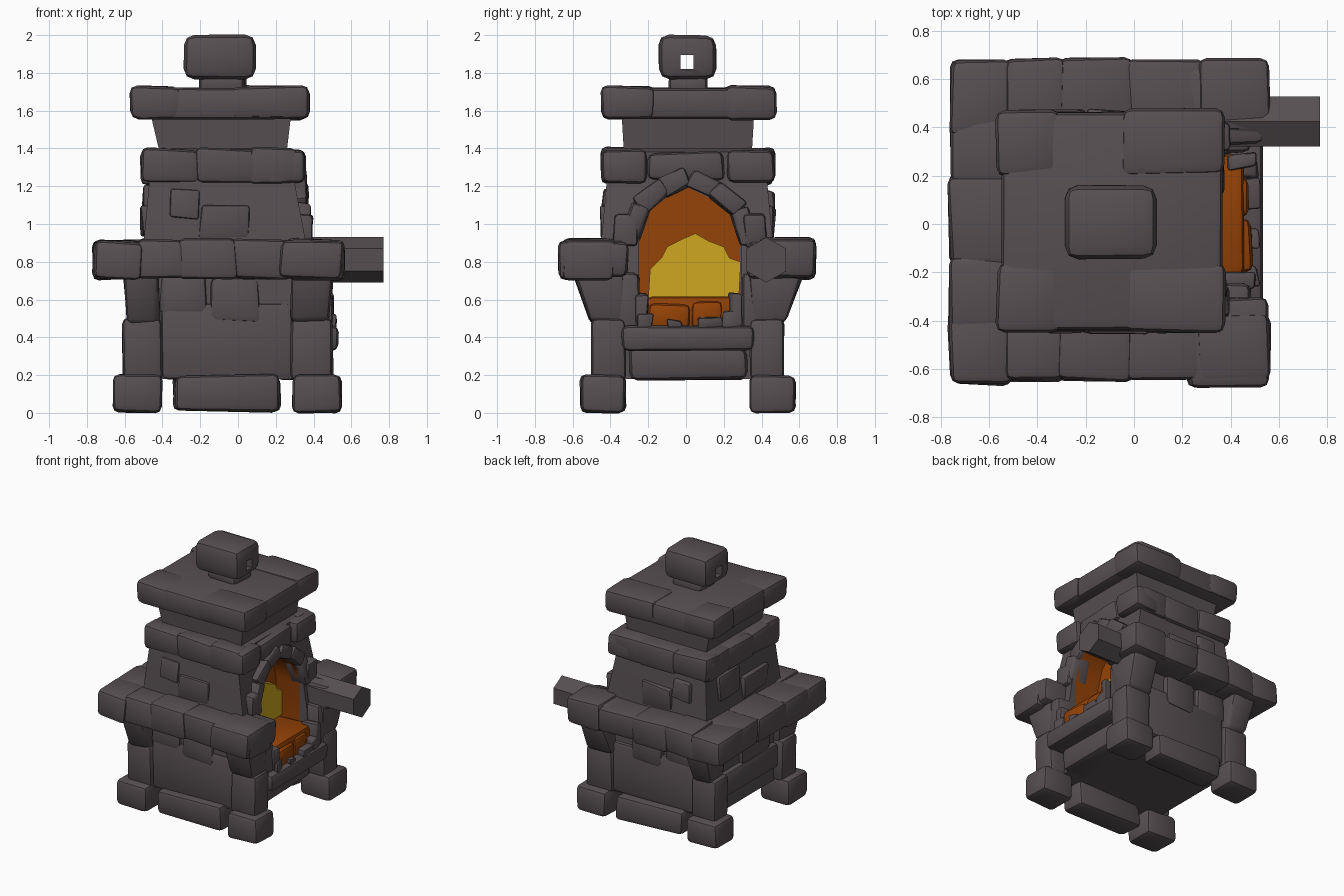
import bpy, bmesh, random
from math import atan2, hypot, pi
from mathutils import Vector, Matrix

if "Cube" in bpy.data.objects:
    bpy.data.objects.remove(bpy.data.objects["Cube"])

random.seed(4)


def material(name, rgb):
    m = bpy.data.materials.new(name)
    m.diffuse_color = (*rgb, 1)
    m.use_nodes = True
    m.node_tree.nodes["Principled BSDF"].inputs["Base Color"].default_value = m.diffuse_color
    return m


STONE = material("dark stone", (0.095, 0.078, 0.085))
EMBER = material("ember orange", (0.30, 0.055, 0.002))
GLOW = material("glow yellow", (0.62, 0.39, 0.015))


def finish(bm, name, mat):
    bmesh.ops.recalc_face_normals(bm, faces=bm.faces)
    me = bpy.data.meshes.new(name)
    bm.to_mesh(me)
    bm.free()
    me.materials.append(mat)
    ob = bpy.data.objects.new(name, me)
    bpy.context.collection.objects.link(ob)
    return ob


def stone(name, x, y, z, jit=0.012, bev=0.034, flare=(0, 0), mat=STONE, tilt=0):
    """Rough bevelled block; flare shifts the top outward in x and y."""
    bm = bmesh.new()
    bmesh.ops.create_cube(bm, size=1)
    c = Vector(((x[0] + x[1]) / 2, (y[0] + y[1]) / 2, (z[0] + z[1]) / 2))
    d = Vector((x[1] - x[0], y[1] - y[0], z[1] - z[0]))
    for v in bm.verts:
        top = v.co.z > 0
        sx, sy = v.co.x > 0, v.co.y > 0
        p = Vector((v.co.x * d.x, v.co.y * d.y, v.co.z * d.z))
        if top:
            p.x += flare[0] if sx == (flare[0] > 0) else 0
            p.y += flare[1] if sy == (flare[1] > 0) else 0
        v.co = p + Vector([random.uniform(-jit, jit) for _ in range(3)])
    bmesh.ops.bevel(bm, geom=bm.edges[:], offset=min(bev, min(d) * 0.3), segments=2,
                    affect='EDGES', profile=0.5)
    bmesh.ops.transform(bm, matrix=Matrix.Translation(c) @ Matrix.Rotation(tilt, 4, 'X'),
                        verts=bm.verts)
    return finish(bm, name, mat)


def loft(name, rings):
    """Stack of rectangles (z, x0, x1, y0, y1) joined into a closed solid."""
    bm = bmesh.new()
    loops = [[bm.verts.new(p) for p in ((a, c, z), (b, c, z), (b, d, z), (a, d, z))]
             for z, a, b, c, d in rings]
    for lo, hi in zip(loops, loops[1:]):
        for i in range(4):
            bm.faces.new((lo[i], lo[i - 1], hi[i - 1], hi[i]))
    bm.faces.new(loops[0])
    bm.faces.new(loops[-1])
    return finish(bm, name, STONE)


def prism(name, pts, x0, x1, mat, front=True):
    """Outline in (y, z) extruded along x."""
    bm = bmesh.new()
    a = [bm.verts.new((x0, y, z)) for y, z in pts]
    b = [bm.verts.new((x1, y, z)) for y, z in pts]
    for i in range(len(pts)):
        bm.faces.new((a[i], a[i - 1], b[i - 1], b[i]))
    bm.faces.new(a)
    if front:
        bm.faces.new(b)
    return finish(bm, name, mat)


def cut(ob, cutter):
    m = ob.modifiers.new("cut", 'BOOLEAN')
    m.operation, m.object, m.solver = 'DIFFERENCE', cutter, 'EXACT'
    cutter.hide_render = True
    cutter.hide_set(True)


# main body with the arched fire chamber
body = loft("furnace_body", [(0.18, -0.53, 0.37, -0.46, 0.47), (0.34, -0.53, 0.37, -0.46, 0.47),
                             (0.46, -0.53, 0.40, -0.46, 0.47), (0.70, -0.53, 0.39, -0.46, 0.47),
                             (0.90, -0.50, 0.36, -0.45, 0.46), (1.22, -0.47, 0.30, -0.42, 0.43),
                             (1.38, -0.46, 0.29, -0.40, 0.41), (1.40, -0.42, 0.26, -0.33, 0.35),
                             (1.57, -0.46, 0.28, -0.34, 0.36)])
ARCH = [(-.25, .46), (-.25, .92), (-.2, 1.07), (-.1, 1.15), (.01, 1.2),
        (.13, 1.14), (.24, 1.05), (.29, .9), (.29, .46)]
cut(body, prism("chamber_cutter", ARCH, 0.12, 0.8, STONE))
inner = [(.02 + (y - .02) * .985, .8 + (z - .8) * .985) for y, z in ARCH]
prism("chamber_lining", inner, 0.125, 0.33, EMBER, front=False)
stone("ember_bed", (.14, .45), (-.22, .285), (.44, .61), mat=EMBER)
stone("ember_lump", (.36, .485), (-.2, .02), (.44, .585), mat=EMBER)
stone("ember_lump", (.36, .475), (.02, .2), (.44, .6), mat=EMBER)
FLAME = [(-.2, .61), (-.19, .76), (-.13, .82), (-.1, .88), (-.02, .92), (.05, .95),
         (.12, .91), (.2, .88), (.23, .82), (.29, .8), (.28, .61)]
prism("fire_glow", FLAME, 0.13, 0.18, GLOW)

# arch stones following the opening
for (y0, z0), (y1, z1) in zip(ARCH[1:-1], ARCH[2:-1]):
    n = Vector((-(z1 - z0), y1 - y0)).normalized() * 0.05
    cy, cz, ln = (y0 + y1) / 2 + n.x, (z0 + z1) / 2 + n.y, hypot(y1 - y0, z1 - z0) / 2 + .02
    x1 = 0.385 - 0.1 * (cz - 0.95)
    stone("arch_stone", (.24, x1), (cy - ln, cy + ln), (cz - .05, cz + .05),
          tilt=atan2(z1 - z0, y1 - y0), bev=.02)

# hearth sill, small sill stones, side jambs and the block below
stone("hearth_sill", (.2, .53), (-.34, .36), (.33, .465), jit=.006)
stone("under_sill", (.2, .41), (-.3, .32), (.175, .35), bev=.04)
for y, top in (((-.25, -.18), .52), ((-.1, -.02), .49), ((.06, .19), .51), ((.19, .29), .535)):
    stone("sill_stone", (.43, .515), y, (.44, top), bev=.012)
stone("jamb_stone_low", (.34, .5), (-.26, -.205), (.46, .63), bev=.015)
stone("jamb_stone_low", (.38, .5), (.23, .29), (.46, .63), bev=.015)
for y in ((-.40, -.25), (.29, .43)):
    stone("jamb", (.22, .48), y, (.44, .74))
    stone("upper_jamb", (.2, .39), (y[0] + .02, y[1] - .01), (.88, 1.06), bev=.02)

# legs, feet and flared brackets on four corners
for sx, lx, fx in ((-1, (-.61, -.40), (-.66, -.40)), (1, (.28, .50), (.29, .545))):
    for sy in (-1, 1):
        def side(a, b):
            return (-b + .01, -a + .01) if sy < 0 else (a + .01, b + .01)
        stone("foot", fx, side(.33, .57), (.003, .2), jit=.006)
        stone("leg", lx, side(.33, .51), (.17, .5), jit=.006)
        stone("bracket", (lx[0] + .03, lx[1] - .01) if sx < 0 else (lx[0], lx[1] - .02),
              side(.33, .51), (.47, .74), flare=(.02 * sx, .1 * sy))

# base blocks, low ledges and wall patches front and back
for sy in (-1, 1):
    def rng(a, b):
        return (min(a * sy, b * sy) + .01, max(a * sy, b * sy) + .01)
    stone("base_block", (-.34, .22), rng(.34, .54), (.01, .2))
    stone("lower_wall", (-.41, .29), rng(.35, .487), (.18, .58), jit=.008)
    stone("wall_patch", (-.42, -.16), rng(.35, .49), (.53, .74))
    stone("wall_patch", (-.14, .12), rng(.35, .49), (.48, .72))
    stone("brick", (-.36, -.2), rng(.3, .455), (1.03, 1.18), bev=.015)
    stone("brick", (-.2, .06), rng(.3, .46), (.92, 1.09), bev=.015)
stone("rear_ledge", (-.57, -.4), (-.34, .36), (.3, .48))
stone("rear_wall_patch", (-.56, -.4), (-.25, .1), (.46, .72))
stone("rear_brick", (-.51, -.4), (-.28, .02), (.93, 1.1), bev=.015)
stone("rear_brick", (-.505, -.4), (.05, .3), (1.02, 1.2), bev=.015)

# stone belt, open at the front of the fire
BX = [-.765, -.52, -.3, -.02, .28, .55]
for a, b in zip(BX, BX[1:]):
    for y in ((-.66, -.38), (.38, .68)):
        o = random.uniform(-.012, .012)
        stone("belt_stone", (a - .015, b + .015) if a > -.7 else (a, b + .015),
              (y[0] + o, y[1] + o), (.71, .915 + o))
for a, b in ((-.44, -.14), (-.17, .2), (.17, .44)):
    stone("belt_stone_rear", (-.765, -.44), (a, b), (.71, .915))
stone("belt_end", (.22, .555), (-.68, -.31), (.71, .91))
stone("belt_end", (.22, .54), (.33, .66), (.71, .91))

# faceted spout beside the opening
bm = bmesh.new()
bmesh.ops.create_cone(bm, cap_ends=True, segments=6, radius1=.12, radius2=.12, depth=.42,
                      matrix=Matrix.Translation((.56, .425, .81)) @ Matrix.Rotation(pi / 2, 4, 'Y')
                      @ Matrix.Rotation(pi / 2, 4, 'Z'))
ext = max(v.co.z for v in bm.verts) - .81
for v in bm.verts:  # fit height and width
    v.co.z = .81 + (v.co.z - .81) * .12 / ext
    v.co.y = .425 + (v.co.y - .425) * (.104 / .12 if ext < .11 else 1)
finish(bm, "side_spout", STONE)

# upper band of large stones
for y in ((-.445, -.28), (.29, .465)):
    for x in ((-.51, -.2), (-.23, .1), (.06, .31)):
        stone("band_stone", x, y, (1.21, 1.4))
    stone("band_corner", (.15, .36), (y[0], y[1] + .07) if y[0] < 0 else (y[0] - .08, y[1]),
          (1.21, 1.39))
for y in ((-.42, -.08), (-.11, .2), (.17, .45)):
    stone("band_stone_rear", (-.51, -.3), y, (1.21, 1.4))
stone("arch_crown", (.15, .335), (-.2, .2), (1.24, 1.38))

# cap slab with irregular corner stones
stone("cap_slab", (-.55, .365), (-.44, .465), (1.555, 1.72), jit=.006)
for x in ((-.57, -.3), (-.05, .375)):
    for y in ((-.45, -.16), (.2, .475)):
        stone("cap_corner", x, y, (1.555, 1.73), jit=.008, bev=.04)

# pierced finial block
stone("finial_neck", (-.2, .04), (-.09, .11), (1.68, 1.8))
finial = stone("finial", (-.285, .095), (-.145, .16), (1.765, 2.0), jit=.004, bev=.055)
cut(finial, prism("finial_cutter", [(-.03, 1.82), (.04, 1.82), (.04, 1.895), (-.03, 1.895)],
                  -.5, .4, STONE))

# smooth faces with sharp edges kept
for ob in bpy.context.scene.objects:
    if not ob.hide_render:
        ob.select_set(True)
        bpy.context.view_layer.objects.active = ob
bpy.ops.object.shade_smooth_by_angle(angle=0.7)
